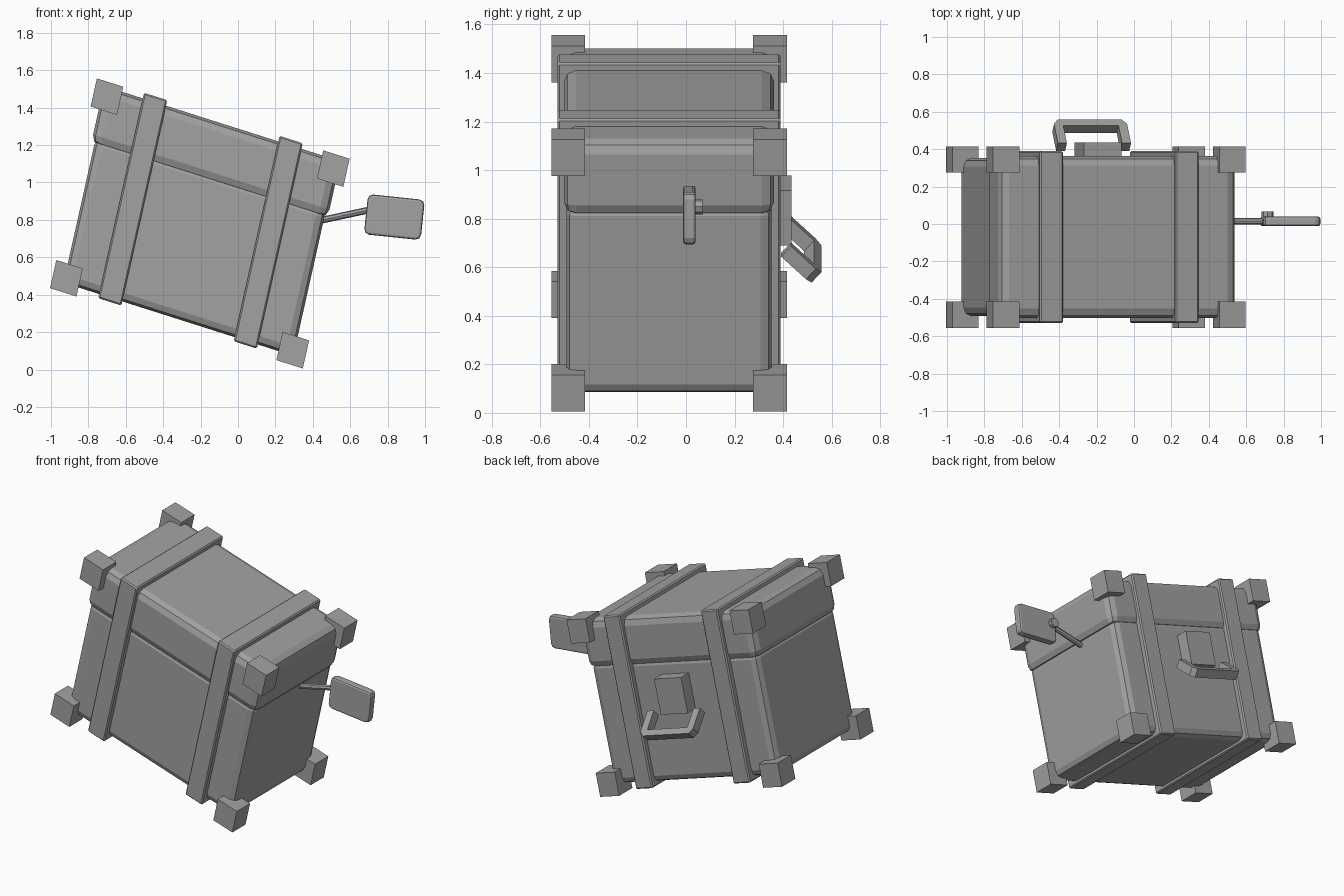
import bpy, bmesh
from math import radians
from mathutils import Matrix, Vector

cube = bpy.data.objects.get("Cube")
if cube:
    bpy.data.objects.remove(cube)

grey = bpy.data.materials.new("plain_grey")
grey.use_nodes = True
grey.diffuse_color = (0.36, 0.36, 0.36, 1)
grey.node_tree.nodes["Principled BSDF"].inputs["Base Color"].default_value = (0.36, 0.36, 0.36, 1)

# Leaning frame of the chest: slanted x axis and slanted up axis
LEAN = Matrix(((0.953, 0, 0.218, -0.204),
               (0, 1, 0, -0.07),
               (-0.303, 0, 0.976, 0.781),
               (0, 0, 0, 1)))


def finish(name, bm, matrix):
    bm.transform(matrix)
    bmesh.ops.recalc_face_normals(bm, faces=bm.faces)
    mesh = bpy.data.meshes.new(name)
    bm.to_mesh(mesh)
    bm.free()
    mesh.materials.append(grey)
    obj = bpy.data.objects.new(name, mesh)
    bpy.context.collection.objects.link(obj)
    return obj


def box(name, centre, size, bevel=0, segments=1, matrix=LEAN):
    bm = bmesh.new()
    bmesh.ops.create_cube(bm, size=1)
    bm.transform(Matrix.Translation(centre) @ Matrix.Diagonal((*size, 1)))
    if bevel:
        bmesh.ops.bevel(bm, geom=bm.edges[:], offset=bevel, segments=segments,
                        profile=0.5, affect='EDGES')
    return finish(name, bm, matrix)


def rod(name, start, end, radius, sides):
    start, end = Vector(start), Vector(end)
    bm = bmesh.new()
    bmesh.ops.create_cone(bm, cap_ends=True, segments=sides, radius1=radius,
                          radius2=radius, depth=(end - start).length)
    turn = (end - start).to_track_quat('Z', 'Y').to_matrix().to_4x4()
    return finish(name, bm, Matrix.Translation((start + end) / 2) @ turn)


# Chest body and overhanging lid
box("chest_body", (0, 0, -0.125), (1.29, 0.845, 0.80), 0.045, 2)
box("chest_lid", (0, 0, 0.389), (1.326, 0.866, 0.316), 0.05, 2)

# Straps around the chest and blocks on its corners
for side, sx in (("right", -1), ("left", 1)):
    box(f"strap_{side}", (sx * 0.38, 0, 0.015), (0.13, 0.92, 1.125), 0.008)
    for depth, sy in (("front", -1), ("back", 1)):
        for level, sz in (("bottom", -1), ("top", 1)):
            box(f"corner_{level}_{depth}_{side}",
                (sx * 0.635, sy * 0.415, sz * 0.4975), (0.148, 0.14, 0.154))

# Latch plate on the back
box("latch_block", (0, 0.45, 0.054), (0.21, 0.11, 0.232))

# Swinging handle: a flat U shape, thickened and tilted outward
outline = [(-0.155, 0), (-0.205, 0), (-0.205, 0.14), (-0.18, 0.172),
           (0.18, 0.172), (0.205, 0.14), (0.205, 0), (0.155, 0),
           (0.155, 0.13), (-0.155, 0.13)]
bm = bmesh.new()
face = bm.faces.new([bm.verts.new((x, y, -0.03)) for x, y in outline])
raised = bmesh.ops.extrude_face_region(bm, geom=[face])["geom"]
bmesh.ops.translate(bm, vec=(0, 0, 0.06),
                    verts=[v for v in raised if isinstance(v, bmesh.types.BMVert)])
bmesh.ops.triangulate(bm, faces=[f for f in bm.faces if len(f.verts) > 4])
finish("latch_handle", bm, LEAN @ Matrix.Translation((0, 0.482, -0.055))
       @ Matrix.Rotation(radians(-43), 4, 'X'))

# Flag on the left side: arm, hub and rounded plate
stem = rod("flag_arm", (0.44, 0.015, 0.797), (0.72, 0.015, 0.857), 0.018, 8)
hub = rod("flag_hub", (0.715, 0.01, 0.85), (0.715, 0.067, 0.85), 0.032, 8)
plate_frame = Matrix.Translation((0.836, 0.014, 0.815)) @ Matrix.Rotation(radians(6), 4, 'Y')
bm = bmesh.new()
bmesh.ops.create_cube(bm, size=1)
bm.transform(Matrix.Diagonal((0.305, 0.052, 0.216, 1)))
corners = [e for e in bm.edges if abs(e.verts[0].co.y - e.verts[1].co.y) > 0.01]
bmesh.ops.bevel(bm, geom=corners, offset=0.028, segments=2, profile=0.5, affect='EDGES')
rims = [e for e in bm.edges if abs(e.verts[0].co.y - e.verts[1].co.y) < 0.01]
bmesh.ops.bevel(bm, geom=rims, offset=0.012, segments=2, profile=0.5, affect='EDGES')
finish("flag_plate", bm, plate_frame)
